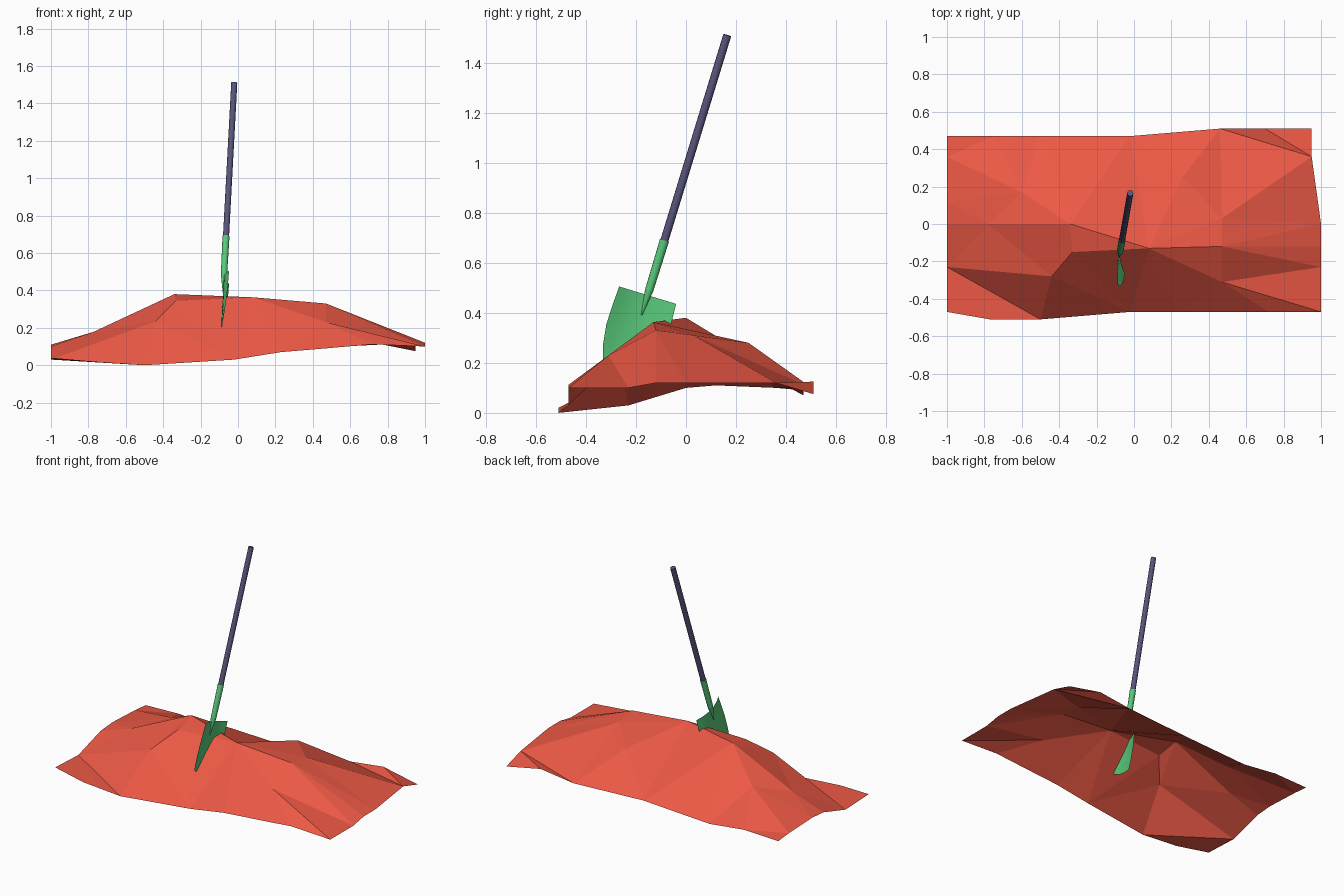
import bpy, bmesh
from mathutils import Vector, Matrix
from mathutils.geometry import delaunay_2d_cdt

if "Cube" in bpy.data.objects:
    bpy.data.objects.remove(bpy.data.objects["Cube"])


def make_object(name, bm, color):
    mesh = bpy.data.meshes.new(name)
    bm.to_mesh(mesh)
    bm.free()
    obj = bpy.data.objects.new(name, mesh)
    bpy.context.collection.objects.link(obj)
    mat = bpy.data.materials.new(name + "_color")
    mat.diffuse_color = color
    mat.use_nodes = True
    mat.node_tree.nodes["Principled BSDF"].inputs["Base Color"].default_value = mat.diffuse_color
    mesh.materials.append(mat)
    return obj


def add_rod(bm, a, b, r1, r2, sides=12):
    """Tapered rod from point a to point b."""
    a, b = Vector(a), Vector(b)
    d = b - a
    rot = d.to_track_quat('Z', 'Y').to_matrix().to_4x4()
    bmesh.ops.create_cone(bm, cap_ends=True, segments=sides, radius1=r1, radius2=r2,
                          depth=d.length, matrix=Matrix.Translation((a + b) / 2) @ rot)


# Mound: ragged outline plus a few ridge points, triangulated into an open sheet
outline = [
    (-1, -.47, .04), (-.77, -.51, .02), (-.5, -.51, .0), (-.02, -.47, .03),
    (.23, -.47, .07), (.47, -.47, .09), (.72, -.47, .112), (1, -.47, .1),
    (1, -.23, .1), (1, -.12, .12), (1, 0, .12), (.95, .36, .12), (.95, .51, .075),
    (.7, .51, .125), (.46, .51, .095), (-.02, .47, .095), (-.5, .47, .07),
    (-.75, .47, .098), (-1, .47, .09), (-1, .36, .1), (-1, .12, .11),
    (-1, 0, .1), (-1, -.23, .03)]
ridges = [
    (-.34, 0, .38), (-.78, 0, .175), (-.6, .17, .23), (-.44, -.28, .235),
    (-.33, -.15, .345), (.08, -.13, .363), (.47, -.12, .33), (.47, .03, .31),
    (.47, -.31, .23), (.26, .25, .28)]
pts = outline + ridges
n = len(outline)
creases = [((-.34, 0), (-.78, 0)), ((-.78, 0), (-1, 0)), ((-.34, 0), (.08, -.13)),
           ((-.33, -.15), (.08, -.13)), ((.08, -.13), (.47, -.12)),
           ((.47, -.12), (1, -.12)), ((.47, .03), (1, 0)), ((.47, -.31), (1, -.47)),
           ((.08, -.13), (.47, .03)), ((.08, -.13), (.26, .25)),
           ((-.44, -.28), (-1, -.23)), ((-1, -.23), (-.5, -.51)),
           ((.95, .36), (.46, .51)), ((.08, -.13), (.47, -.31))]
index = {p[:2]: i for i, p in enumerate(pts)}
edges = [(i, (i + 1) % n) for i in range(n)] + [(index[a], index[b]) for a, b in creases]
co, _, tris, orig, _, _ = delaunay_2d_cdt([Vector(p[:2]) for p in pts], edges, [], 1, 1e-5)
bm = bmesh.new()
verts = [bm.verts.new((c.x, c.y, pts[o[0]][2])) for c, o in zip(co, orig)]
for t in tris:
    bm.faces.new([verts[i] for i in t])
bmesh.ops.recalc_face_normals(bm, faces=bm.faces)
if sum(f.normal.z for f in bm.faces) < 0:
    bmesh.ops.reverse_faces(bm, faces=bm.faces)
make_object("dirt_mound", bm, (.85, .1, .06, 1))

# Shovel axis
top = Vector((-.02, .165, 1.51))
joint = Vector((-.064, -.086, .69))
down = (joint - top).normalized()
side = down.cross(Vector((1, 0, 0))).normalized()
side = side if side.y > 0 else -side
dish = Vector((1, 0, 0))

# Handle
bm = bmesh.new()
add_rod(bm, joint, top, .0165, .0165)
handle = make_object("shovel_handle", bm, (.1, .09, .2, 1))

# Socket and dished blade
bm = bmesh.new()
mid = joint + down * .21
add_rod(bm, joint, mid, .019, .017)
add_rod(bm, mid, joint + down * .315, .017, .002)
blade_top = joint + down * .23
rows = [(0, .119, .028), (.08, .123, .026), (.16, .124, .022), (.24, .113, .014), (.30, .095, .006)]
grid = []
for length, half, depth in rows:
    row = []
    for k in range(-4, 5):
        u = k / 4
        drop = length + (.02 * (1 - u * u) if length > .2 else 0)
        row.append(bm.verts.new(blade_top + down * drop + side * (half * u) + dish * (depth * u * u)))
    grid.append(row)
for r0, r1 in zip(grid, grid[1:]):
    for k in range(8):
        bm.faces.new((r0[k], r0[k + 1], r1[k + 1], r1[k]))
blade = make_object("shovel_blade", bm, (.1, .6, .2, 1))

# Smooth shading on the shovel only
for obj in (handle, blade):
    obj.select_set(True)
bpy.context.view_layer.objects.active = blade
bpy.ops.object.shade_smooth_by_angle(angle=.6)
